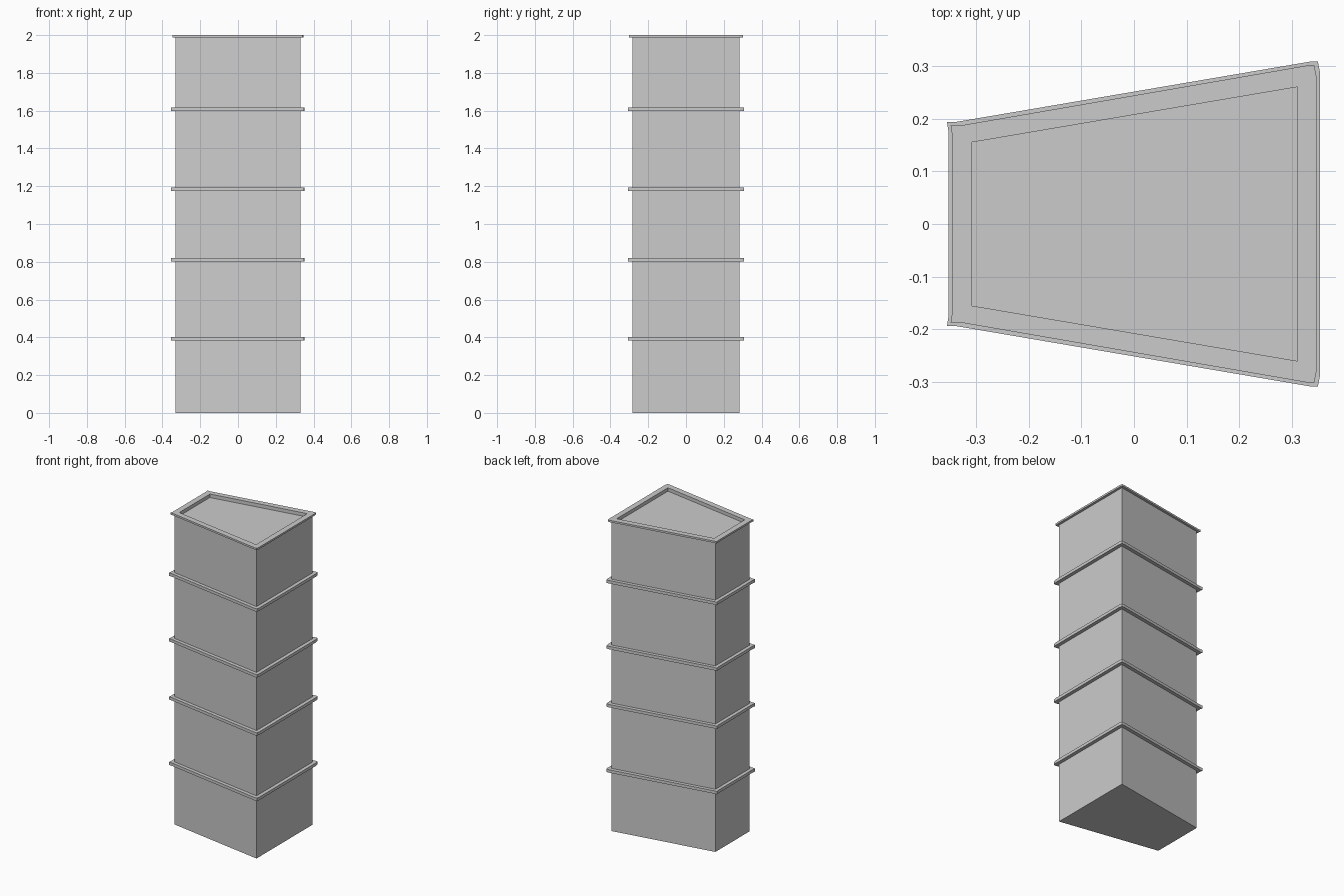
import bpy, bmesh

if "Cube" in bpy.data.objects:
    bpy.data.objects.remove(bpy.data.objects["Cube"])


def ring(half):
    """Half outline (y > 0, left to right) mirrored across the x axis."""
    return half + [(x, -y) for x, y in reversed(half)]


def corners(xl, yl, xr, yr):
    """Four-sided taper; each corner repeats three times to match the trim outline."""
    return ring([(xl, yl)] * 3 + [(xr, yr)] * 3)


def trim(d):
    """Trim outline with small flared / clipped corners, shrunk by d."""
    return ring([(-0.352 + d, 0.175 - d), (-0.355 + d, 0.194 - d), (-0.336 + d, 0.194 - d),
                 (0.333 - d / 2, 0.308 - d), (0.349 - d, 0.308 - d), (0.353 - d, 0.288 - d)])


def loft(name, sections, closed):
    """Skin a list of (outline, z); closed joins last to first, otherwise caps the ends."""
    bm = bmesh.new()
    loops = []
    for outline, z in sections:
        cache = {}
        for p in outline:
            if p not in cache:
                cache[p] = bm.verts.new((p[0], p[1], z))
        loops.append([cache[p] for p in outline])
    pairs = list(zip(loops, loops[1:]))
    if closed:
        pairs.append((loops[-1], loops[0]))
    else:
        for end in (loops[0], loops[-1]):
            bm.faces.new(list(dict.fromkeys(end)))
    for a, b in pairs:
        n = len(a)
        for i in range(n):
            j = (i + 1) % n
            f = list(dict.fromkeys([a[i], a[j], b[j], b[i]]))
            if len(f) > 2:
                bm.faces.new(f)
    bmesh.ops.recalc_face_normals(bm, faces=bm.faces)
    mesh = bpy.data.meshes.new(name)
    bm.to_mesh(mesh)
    bm.free()
    obj = bpy.data.objects.new(name, mesh)
    bpy.context.collection.objects.link(obj)
    return obj


wall = corners(-0.33, 0.173, 0.33, 0.284)
inner = corners(-0.308, 0.155, 0.31, 0.26)
cornice = trim(0.007)

# Tower shaft with top cornice and recessed roof
loft("tower_body", [(wall, 0), (wall, 1.988), (cornice, 1.988), (cornice, 2.0),
                    (inner, 2.0), (inner, 1.978)], False)

# Horizontal floor bands
band = trim(0)
for k, z in enumerate((0.383, 0.802, 1.175, 1.597)):
    loft(f"floor_band_{k + 1}", [(wall, z), (band, z), (band, z + 0.019), (wall, z + 0.019)], True)
